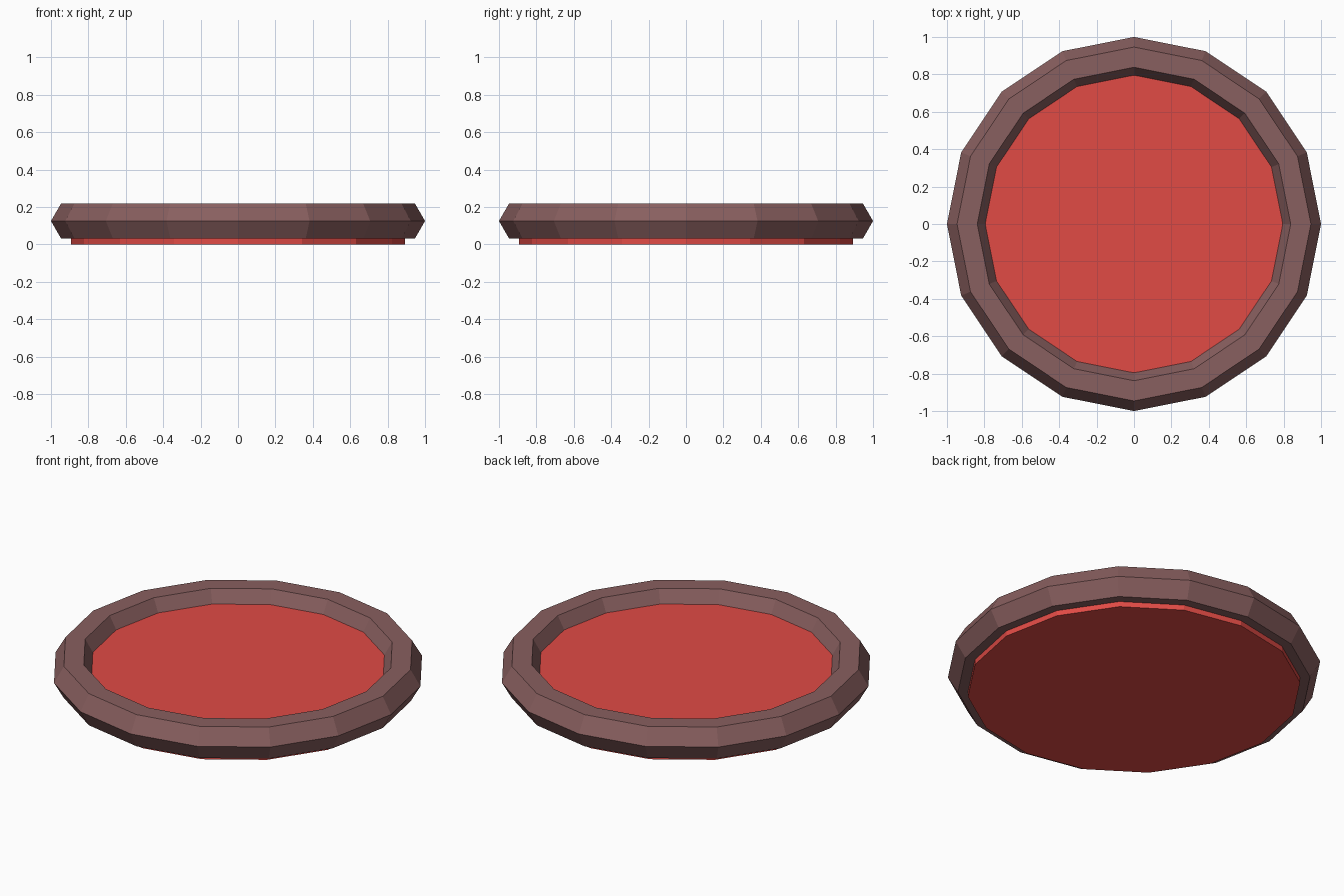
import bpy
from math import pi, cos, sin

if "Cube" in bpy.data.objects:
    bpy.data.objects.remove(bpy.data.objects["Cube"])

SIDES = 16


def paint(obj, name, color):
    mat = bpy.data.materials.new(name)
    mat.diffuse_color = color
    mat.use_nodes = True
    mat.node_tree.nodes["Principled BSDF"].inputs["Base Color"].default_value = mat.diffuse_color
    obj.data.materials.append(mat)


# Rim: low-poly torus with a hexagonal section
R, r, mid_z = 0.892, 0.108, 0.125
section = [(R + r * cos(k * pi / 3), mid_z + r * sin(k * pi / 3)) for k in range(6)]
n = len(section)
verts = [(p * cos(a), p * sin(a), z)
         for a in (2 * pi * i / SIDES for i in range(SIDES))
         for p, z in section]
faces = [(i * n + k, (i + 1) % SIDES * n + k,
          (i + 1) % SIDES * n + (k + 1) % n, i * n + (k + 1) % n)
         for i in range(SIDES) for k in range(n)]
mesh = bpy.data.meshes.new("rim")
mesh.from_pydata(verts, [], faces)
rim = bpy.data.objects.new("rim", mesh)
bpy.context.collection.objects.link(rim)
paint(rim, "rim_brown", (0.25, 0.115, 0.115, 1))

# Base: flat disc whose edge sits inside the rim
height = 0.145
bpy.ops.mesh.primitive_cylinder_add(vertices=SIDES, radius=R, depth=height,
                                    location=(0, 0, height / 2))
base = bpy.context.object
base.name = "base_disc"
paint(base, "base_red", (0.75, 0.07, 0.06, 1))
